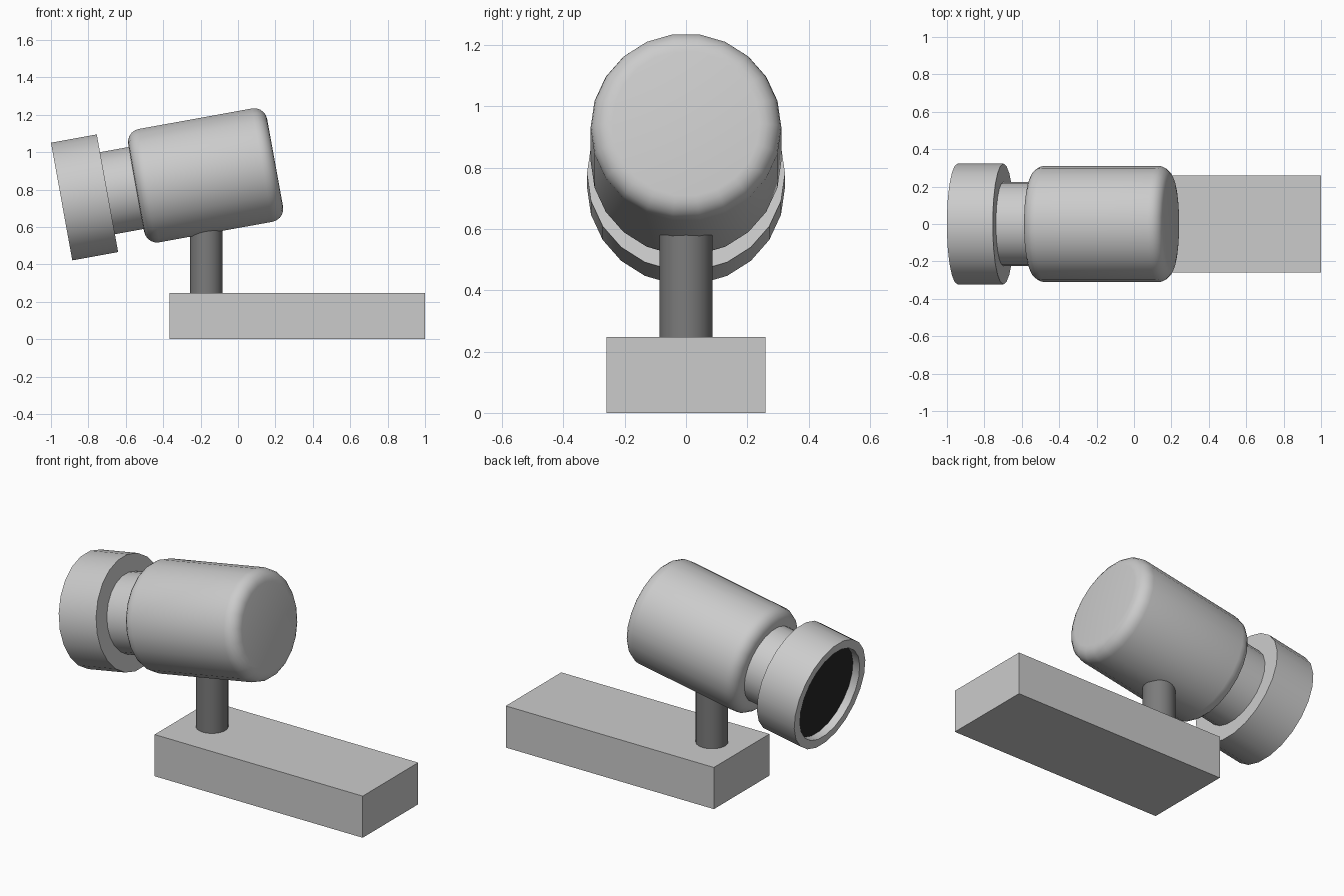
import bpy, bmesh
from math import sin, cos, pi, radians
from mathutils import Vector

if "Cube" in bpy.data.objects:
    bpy.data.objects.remove(bpy.data.objects["Cube"])

TILT = radians(10.3)
ORIGIN = Vector((-0.943, 0, 0.736))           # centre of the lamp's front rim
AXIS = Vector((cos(TILT), 0, sin(TILT)))
UP = Vector((-sin(TILT), 0, cos(TILT)))
SIDE = Vector((0, 1, 0))


def material(name, value):
    m = bpy.data.materials.new(name)
    m.diffuse_color = (value, value, value, 1)
    m.use_nodes = True
    m.node_tree.nodes["Principled BSDF"].inputs["Base Color"].default_value = m.diffuse_color
    return m


def lathe(name, profile, origin=ORIGIN, axis=AXIS, up=UP, sides=22, mat=None):
    """Revolve (distance, radius) points round an axis and cap both ends."""
    bm = bmesh.new()
    rings = []
    for t, r in profile:
        rings.append([bm.verts.new(origin + axis * t
                                   + SIDE * (r * cos(2 * pi * i / sides))
                                   + up * (r * sin(2 * pi * i / sides)))
                      for i in range(sides)])
    for a, b in zip(rings, rings[1:]):
        for i in range(sides):
            j = (i + 1) % sides
            bm.faces.new((a[i], a[j], b[j], b[i]))
    bm.faces.new(rings[0])
    bm.faces.new(rings[-1])
    bmesh.ops.recalc_face_normals(bm, faces=bm.faces)
    me = bpy.data.meshes.new(name)
    bm.to_mesh(me)
    bm.free()
    ob = bpy.data.objects.new(name, me)
    bpy.context.collection.objects.link(ob)
    if mat:
        me.materials.append(mat)
    bpy.ops.object.select_all(action='DESELECT')
    ob.select_set(True)
    bpy.context.view_layer.objects.active = ob
    bpy.ops.object.shade_smooth_by_angle(angle=radians(30))
    return ob


# Mounting base
bpy.ops.mesh.primitive_cube_add(size=1, location=(0.3175, 0, 0.1235))
base = bpy.context.object
base.name = "base"
base.scale = (1.365, 0.52, 0.247)
bpy.ops.object.transform_apply(location=False, rotation=False, scale=True)

# Stem
lathe("stem", [(0.24, 0.087), (0.64, 0.087)], Vector((-0.17, 0, 0)),
      Vector((0, 0, 1)), Vector((1, 0, 0)), 32, material("dark_grey", 0.2))

# Lamp body with rounded ends
t0, t1, R, b, n = 0.405, 1.16, 0.311, 0.07, 5
arc = [(b * (1 - cos(k * pi / 2 / n)), R - b + b * sin(k * pi / 2 / n))
       for k in range(n + 1)]
lathe("lamp_body", [(t0 + d, r) for d, r in arc]
      + [(t1 - d, r) for d, r in reversed(arc)])

# Neck, recessed front rim and lens
lathe("neck", [(0.2, 0.225), (0.46, 0.225)])
lathe("front_rim", [(0.055, 0.272), (0, 0.272), (0, 0.323), (0.249, 0.323)])
lathe("lens", [(0.045, 0.272), (0.07, 0.272)], mat=material("black", 0.02))
